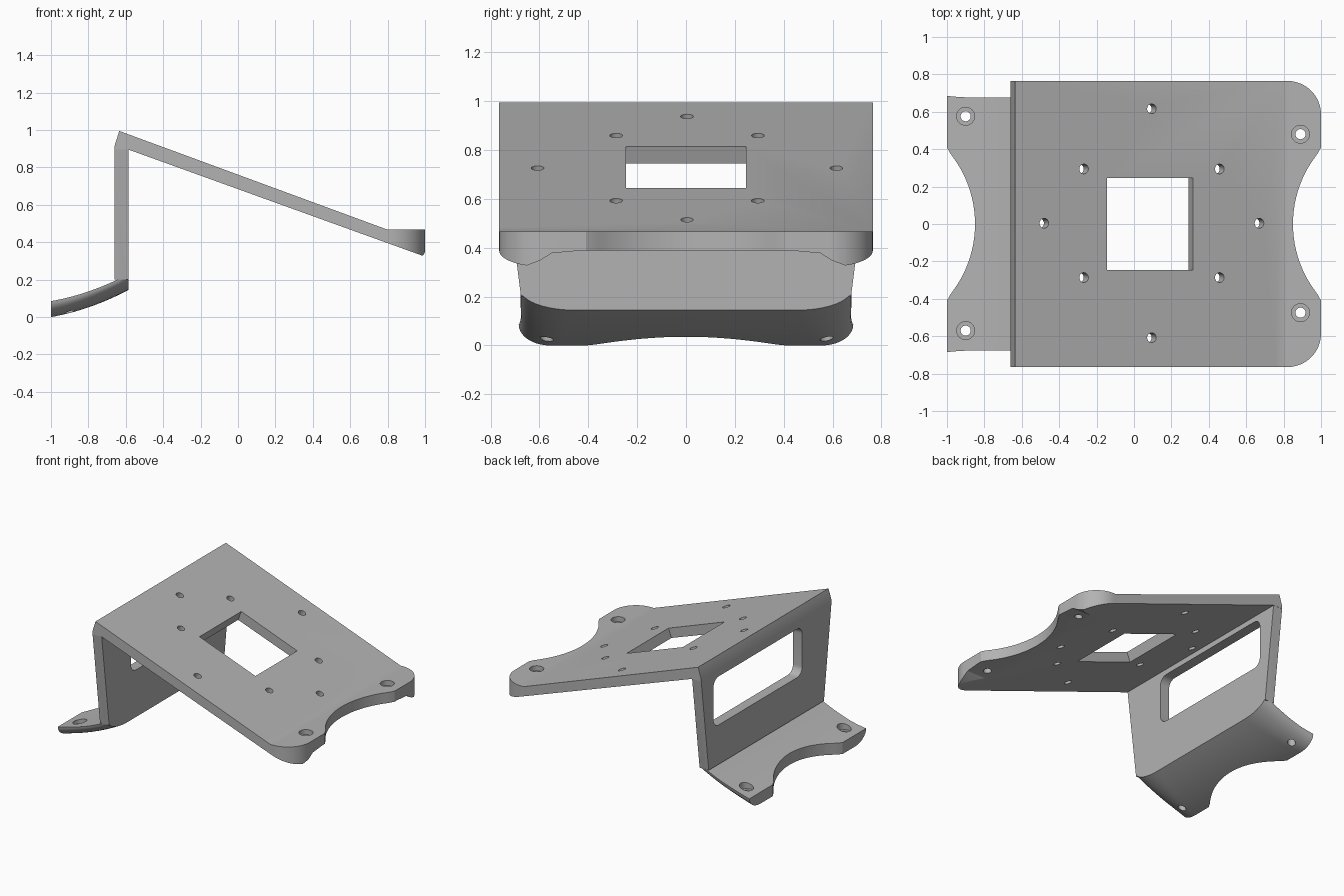
import bpy, bmesh, math
from mathutils import Matrix, Vector

if "Cube" in bpy.data.objects:
    bpy.data.objects.remove(bpy.data.objects["Cube"])

grey = bpy.data.materials.new("light grey")
grey.diffuse_color = (0.45, 0.45, 0.45, 1)
grey.use_nodes = True
grey.node_tree.nodes["Principled BSDF"].inputs["Base Color"].default_value = grey.diffuse_color


def finish(name, bm):
    bmesh.ops.recalc_face_normals(bm, faces=bm.faces)
    me = bpy.data.meshes.new(name)
    bm.to_mesh(me)
    bm.free()
    me.materials.append(grey)
    ob = bpy.data.objects.new(name, me)
    bpy.context.collection.objects.link(ob)
    return ob


def prism(name, pts, place, a, b):
    """Extrude a 2D outline from a to b; place(u, v, w) gives the 3D point."""
    bm = bmesh.new()
    lo = [bm.verts.new(place(u, v, a)) for u, v in pts]
    hi = [bm.verts.new(place(u, v, b)) for u, v in pts]
    bm.faces.new(lo)
    bm.faces.new(hi)
    n = len(pts)
    for i in range(n):
        j = (i + 1) % n
        bm.faces.new((lo[i], lo[j], hi[j], hi[i]))
    return finish(name, bm)


def cylinder(x, y, z, r, depth, tilt=0.0):
    bm = bmesh.new()
    mat = Matrix.Translation((x, y, z)) @ Matrix.Rotation(tilt, 4, 'Y')
    bmesh.ops.create_cone(bm, cap_ends=True, segments=32, radius1=r, radius2=r,
                          depth=depth, matrix=mat)
    return finish("cutter", bm)


def boolean(ob, other, op):
    mod = ob.modifiers.new(op, 'BOOLEAN')
    mod.operation, mod.solver, mod.object = op, 'EXACT', other
    bpy.context.view_layer.objects.active = ob
    bpy.ops.object.modifier_apply(modifier=mod.name)
    bpy.data.objects.remove(other)


def arc(cx, cy, rx, ry, a0, a1, n):
    return [(cx + rx * math.cos(math.radians(a0 + (a1 - a0) * i / n)),
             cy + ry * math.sin(math.radians(a0 + (a1 - a0) * i / n)))
            for i in range(n + 1)]


XY = lambda u, v, w: (u, v, w)
XZ = lambda u, v, w: (u, w, v)
YZ = lambda u, v, w: (w, u, v)


def scallop():
    """Concave bite with softened ends, running from +y to -y at x = 1."""
    bite = arc(1.45, 0, 0.6, 0.6, 143, 217, 28)
    return [(1.0, 0.41), (0.985, 0.382)] + bite + [(0.985, -0.382), (1.0, -0.41)]


# sloped plate with flat front lip
tilt = math.atan(0.365)
plate = prism("bracket", [(-0.66, 0.92), (-0.635, 1.0), (0.8, 0.472), (1.0, 0.472),
                          (1.0, 0.328), (-0.585, 0.9), (-0.66, 0.9)], XZ, -0.765, 0.765)

# rounded front corners and scalloped front edge
r = 0.18
plan = [(-0.8, -0.9), (0.7, -0.9), (0.7, -0.765)] + arc(1 - r, -0.765 + r, r, r, -90, 0, 16)
plan += scallop()[::-1] + arc(1 - r, 0.765 - r, r, r, 0, 90, 16) + [(0.7, 0.9), (-0.8, 0.9)]
boolean(plate, prism("plan", plan, XY, -0.2, 1.3), 'INTERSECT')

# hollow below the lip
half = [(0.70, 0.30), (0.665, 0.328), (0.60, 0.352), (0.55, 0.383), (0.44, 0.393)]
boolean(plate, prism("hollow", half + [(-y, z) for y, z in half[::-1]], YZ, 0.78, 1.2),
        'DIFFERENCE')

# square opening and ring of eight holes, cut square to the slope
top_z = lambda x: 1.0 - 0.368 * (x + 0.635)
bm = bmesh.new()
bmesh.ops.create_cube(bm, size=1, matrix=Matrix.Translation((0.085, 0, top_z(0.085)))
                      @ Matrix.Rotation(tilt, 4, 'Y') @ Matrix.Diagonal((0.49, 0.49, 0.4, 1)))
boolean(plate, finish("opening", bm), 'DIFFERENCE')
for k in range(8):
    rad = 0.575 if k % 2 == 0 else 0.513
    a = math.radians(45 * k)
    x = 0.085 + rad * math.cos(a)
    y = 0.004 + rad * math.sin(a) * (1.064 if k % 2 == 0 else 0.8)
    boolean(plate, cylinder(x, y, top_z(x) - 0.03, 0.026, 0.25, tilt), 'DIFFERENCE')

# upright wall, tapering downward, with an off-centre rounded window
wall = prism("wall", [(-0.676, 0.207), (0.676, 0.207), (0.765, 0.91), (-0.765, 0.91)],
             YZ, -0.66, -0.585)
c = 0.06
window = []
for cy, cz, a in ((0.56, 0.80, 0), (-0.36, 0.80, 90), (-0.36, 0.56, 180), (0.56, 0.56, 270)):
    window += arc(cy, cz, c, c, a, a + 90, 8)
boolean(wall, prism("window", window, YZ, -0.8, -0.5), 'DIFFERENCE')

# curved foot, lofted with rounded lower corners
bm = bmesh.new()
rings = []
for i in range(17):
    t = i / 16
    x = -1 + 0.415 * t
    zt = 0.09 + 0.145 * (0.5 * t + 0.5 * t * t)
    w = 0.675 + 0.01 * (1 - min(t / 0.4, 1)) ** 2 + 0.003 * t
    rw, h = 0.13 + 0.09 * t, 0.085
    side = arc(w - rw, zt, rw, h, 0, -90, 10)
    ring = side + [(-y, z) for y, z in side[::-1]]
    rings.append([bm.verts.new((x, y, z)) for y, z in ring])
for a, b in zip(rings, rings[1:]):
    for j in range(len(a)):
        k = (j + 1) % len(a)
        bm.faces.new((a[j], a[k], b[k], b[j]))
bm.faces.new(rings[0])
bm.faces.new(rings[-1])
foot = finish("foot", bm)
bite = [(-x, y) for x, y in scallop()] + [(-1.2, -0.41), (-1.2, 0.41)]
boolean(foot, prism("bite", bite, XY, -0.2, 0.5), 'DIFFERENCE')

# counterbored screw holes in foot and lip
for part, x, y, seat in ((foot, -0.9, 0.573, 0.075), (plate, 0.89, 0.477, 0.435)):
    for s in (1, -1):
        boolean(part, cylinder(x, s * y + 0.003, seat, 0.027, 0.4), 'DIFFERENCE')
        boolean(part, cylinder(x, s * y + 0.003, seat + 0.1, 0.048, 0.2), 'DIFFERENCE')

# merge into one bracket
boolean(plate, wall, 'UNION')
boolean(plate, foot, 'UNION')
bpy.ops.object.select_all(action='DESELECT')
plate.select_set(True)
bpy.context.view_layer.objects.active = plate
bpy.ops.object.shade_smooth_by_angle(angle=math.radians(25))

# stand on the ground
low = min(v.co.z for v in plate.data.vertices)
plate.data.transform(Matrix.Translation(Vector((0, 0, -low))))
